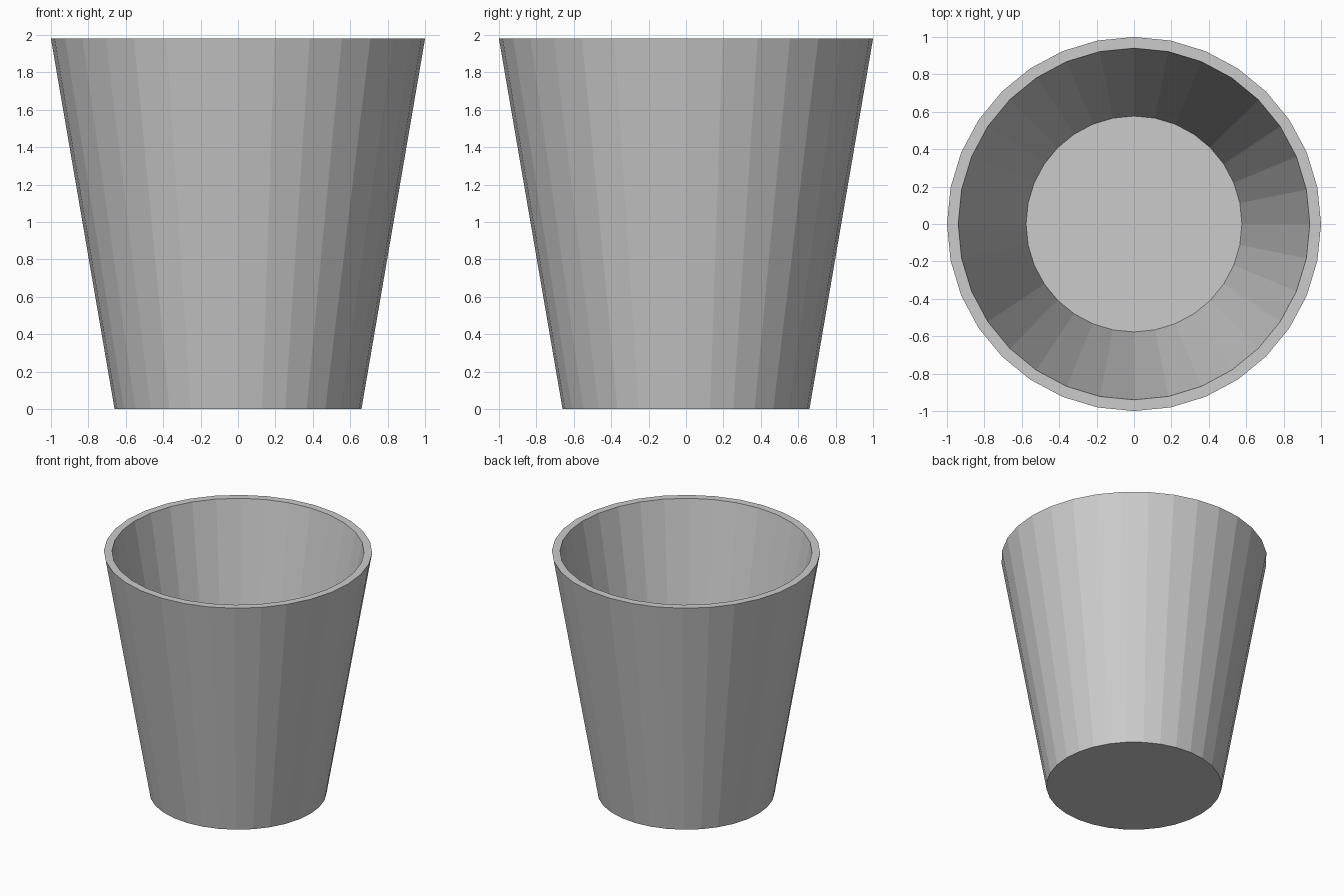
import bpy, bmesh, math

if "Cube" in bpy.data.objects:
    bpy.data.objects.remove(bpy.data.objects["Cube"])

SIDES = 32
# Cup profile (radius, height): base, outer rim, inner rim, inner floor
PROFILE = [(0.66, 0.0), (1.0, 1.98), (0.94, 1.98), (0.577, 0.06)]

bm = bmesh.new()

# One ring of vertices per profile point
rings = []
for r, z in PROFILE:
    rings.append([bm.verts.new((r * math.cos(2 * math.pi * i / SIDES),
                                r * math.sin(2 * math.pi * i / SIDES), z))
                  for i in range(SIDES)])

# Outer wall, rim and inner wall
for a, b in zip(rings, rings[1:]):
    for i in range(SIDES):
        j = (i + 1) % SIDES
        bm.faces.new((a[i], a[j], b[j], b[i]))

# Underside and inner floor
bm.faces.new(rings[0][::-1])
bm.faces.new(rings[-1])

bmesh.ops.recalc_face_normals(bm, faces=bm.faces[:])
mesh = bpy.data.meshes.new("tapered_cup")
bm.to_mesh(mesh)
bm.free()
cup = bpy.data.objects.new("tapered_cup", mesh)
bpy.context.collection.objects.link(cup)
